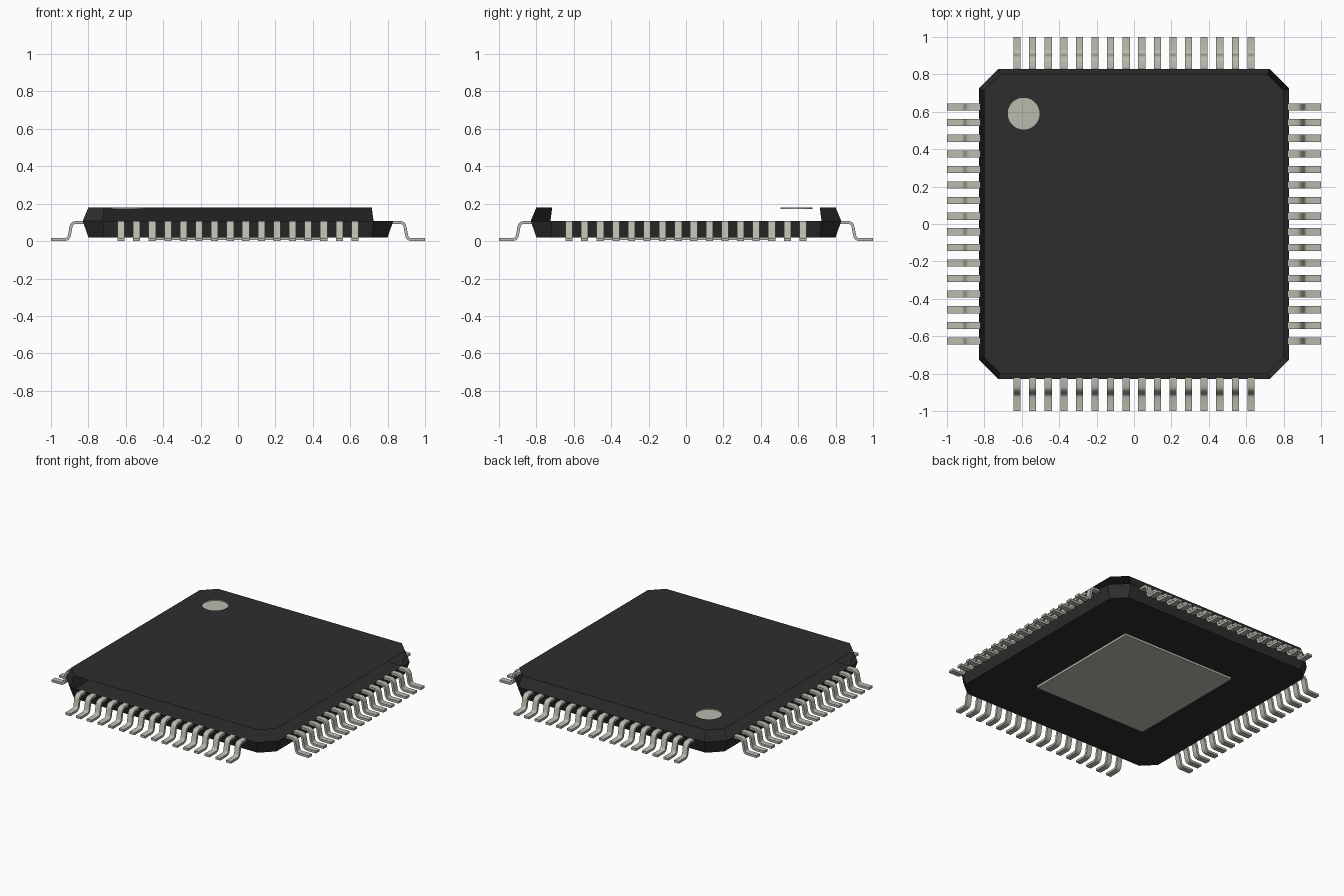
import bpy, bmesh, math
from mathutils import Matrix, Vector

cube = bpy.data.objects.get("Cube")
if cube:
    bpy.data.objects.remove(cube, do_unlink=True)


def make_material(name, rgb):
    mat = bpy.data.materials.new(name)
    mat.use_nodes = True
    mat.diffuse_color = (*rgb, 1)
    bsdf = next(n for n in mat.node_tree.nodes if n.type == 'BSDF_PRINCIPLED')
    bsdf.inputs["Base Color"].default_value = (*rgb, 1)
    return mat


CASE = make_material("charcoal plastic", (0.027, 0.027, 0.027))
METAL = make_material("warm grey metal", (0.49, 0.49, 0.43))


def finish(name, bm, mat, smooth=False):
    mesh = bpy.data.meshes.new(name)
    bm.to_mesh(mesh)
    bm.free()
    mesh.materials.append(mat)
    obj = bpy.data.objects.new(name, mesh)
    bpy.context.collection.objects.link(obj)
    if smooth:
        bpy.context.view_layer.objects.active = obj
        obj.select_set(True)
        bpy.ops.object.shade_smooth_by_angle(angle=math.radians(40))
        obj.select_set(False)
    return obj


def octagon(bm, half, cut, z):
    """Square ring with cut corners, counter-clockwise from the +x +y corner."""
    h, c = half, cut
    pts = [(h, c), (c, h), (-c, h), (-h, c), (-h, -c), (-c, -h), (c, -h), (h, -c)]
    return [bm.verts.new((x, y, z)) for x, y in pts]


def circle(bm, centre, radius, z, n=48):
    return [bm.verts.new((centre[0] + radius * math.cos(2 * math.pi * i / n),
                          centre[1] + radius * math.sin(2 * math.pi * i / n), z))
            for i in range(n)]


def walls(bm, low, high, keep=None):
    n = len(low)
    for i in range(n):
        if keep is None or i in keep:
            j = (i + 1) % n
            bm.faces.new((low[i], low[j], high[j], high[i]))


DOT, DOT_R = (-0.59, 0.59), 0.085
TOP, MID, BOTTOM = 0.18, 0.108, 0.02

# Case: closed lower half; upper half has walls only at the back and the two right corners
bm = bmesh.new()
bottom = octagon(bm, 0.80, 0.715, BOTTOM)
middle = octagon(bm, 0.83, 0.725, MID)
top = octagon(bm, 0.80, 0.715, TOP)
bm.faces.new(bottom[::-1])
walls(bm, bottom, middle)
walls(bm, middle, top, keep={1, 2, 4})

# Lid with a round opening for the marker
rim = circle(bm, DOT, DOT_R, TOP)
edges = []
for loop in (top, rim):
    for a, b in zip(loop, loop[1:] + loop[:1]):
        edges.append(bm.edges.get((a, b)) or bm.edges.new((a, b)))
lid = bmesh.ops.triangle_fill(bm, edges=edges, use_beauty=True, normal=Vector((0, 0, 1)))
for f in lid["geom"]:
    if isinstance(f, bmesh.types.BMFace):
        f.normal_update()
        if f.normal.z < 0:
            f.normal_flip()
finish("case", bm, CASE)

# Recessed corner marker
bm = bmesh.new()
floor = circle(bm, DOT, DOT_R, TOP - 0.008)
rim = circle(bm, DOT, DOT_R, TOP)
bm.faces.new(floor)
walls(bm, rim, floor)
finish("corner_marker", bm, METAL)

# Thermal pad under the case
bm = bmesh.new()
bmesh.ops.create_cube(bm, size=1, matrix=Matrix.Translation((0, 0, 0.0135))
                      @ Matrix.Diagonal((0.88, 0.88, 0.017, 1)))
finish("thermal_pad", bm, METAL)


# Gull-wing lead: a bent centre line given thickness and width
THICK, WIDTH = 0.016, 0.038
path = [(0.82, 0.100), (0.868, 0.100), (0.881, 0.096), (0.889, 0.088), (0.893, 0.076),
        (0.901, 0.032), (0.905, 0.020), (0.913, 0.012), (0.926, 0.008), (1.0, 0.008)]


def lead_outline():
    pts = [Vector(p) for p in path]
    upper, lower = [], []
    for i, p in enumerate(pts):
        d_in = (p - pts[i - 1]).normalized() if i else Vector((1, 0))
        d_out = (pts[i + 1] - p).normalized() if i < len(pts) - 1 else Vector((1, 0))
        d = (d_in + d_out).normalized()
        n = Vector((-d.y, d.x)) * THICK / 2
        upper.append(p + n)
        lower.append(p - n)
    return upper, lower


def add_lead(bm, offset, turn):
    upper, lower = lead_outline()
    sections = []
    for u, l in zip(upper, lower):
        corners = [(u, 1), (u, -1), (l, -1), (l, 1)]
        sections.append([bm.verts.new(turn @ Vector((p.x, offset + s * WIDTH / 2, p.y)))
                         for p, s in corners])
    for a, b in zip(sections, sections[1:]):
        walls(bm, a, b)
    bm.faces.new(sections[0][::-1])
    bm.faces.new(sections[-1])


# Sixteen leads on each of the four sides
COUNT, PITCH = 16, 0.0834
for side, name in enumerate(("left", "back", "right", "front")):
    bm = bmesh.new()
    turn = Matrix.Rotation(side * math.pi / 2, 3, 'Z')
    for i in range(COUNT):
        add_lead(bm, (i - (COUNT - 1) / 2) * PITCH, turn)
    bmesh.ops.recalc_face_normals(bm, faces=bm.faces)
    finish(name + "_leads", bm, METAL, smooth=True)
